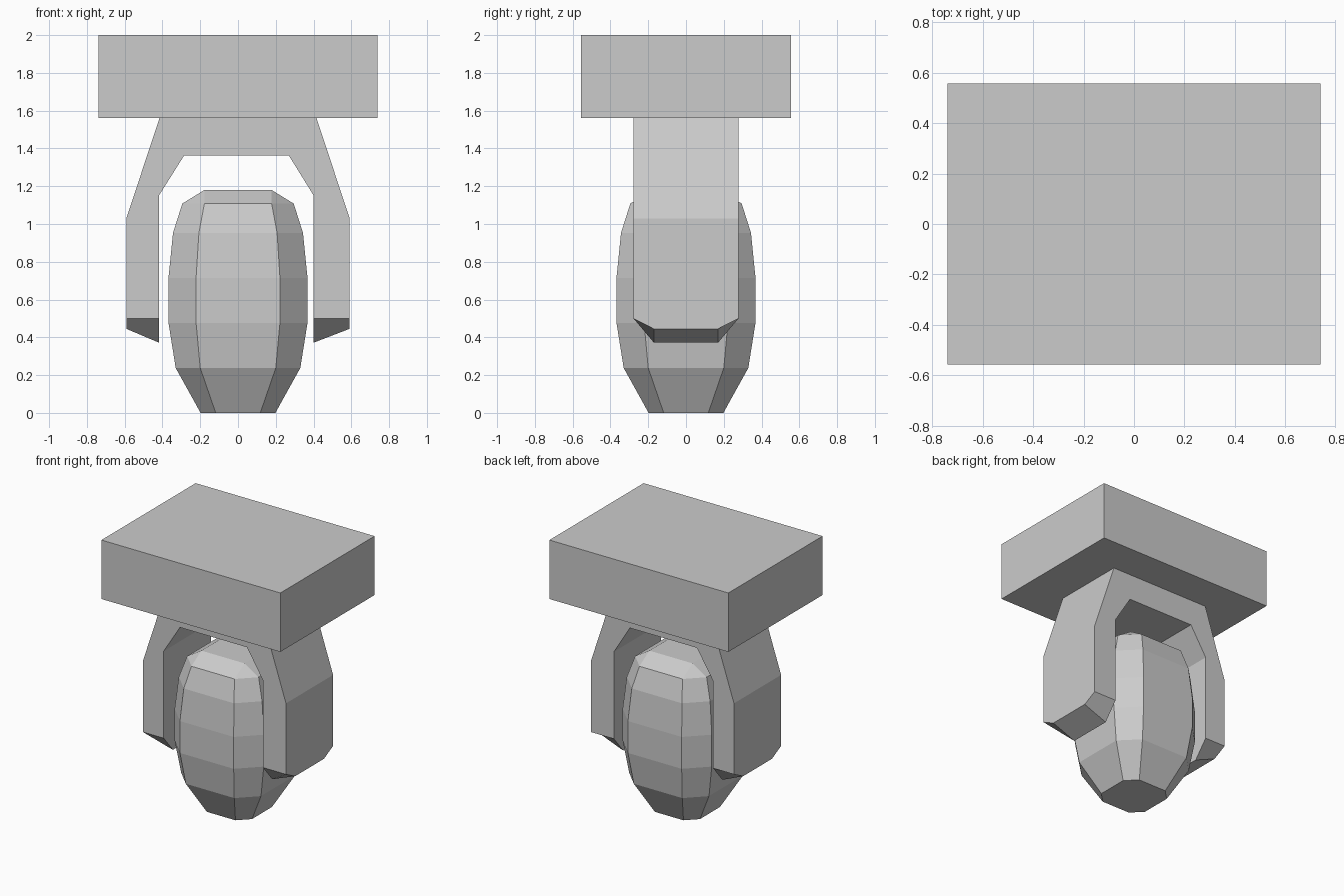
import bpy, bmesh

if "Cube" in bpy.data.objects:
    bpy.data.objects.remove(bpy.data.objects["Cube"])


def make_object(name, bm):
    bmesh.ops.recalc_face_normals(bm, faces=bm.faces)
    mesh = bpy.data.meshes.new(name)
    bm.to_mesh(mesh)
    bm.free()
    obj = bpy.data.objects.new(name, mesh)
    bpy.context.collection.objects.link(obj)
    return obj


def bridge(bm, a, b):
    n = len(a)
    for i in range(n):
        j = (i + 1) % n
        bm.faces.new((a[i], a[j], b[j], b[i]))


# mounting base: plain box
bpy.ops.mesh.primitive_cube_add(size=1, location=(0, 0, 1.78))
base = bpy.context.object
base.name = "mounting_base"
base.dimensions = (1.478, 1.112, 0.44)

# yoke: arch profile in x-z extruded along y
profile = [(-0.416, 1.56), (-0.591, 1.03), (-0.591, 0.5), (-0.419, 0.5),
           (-0.419, 1.15), (-0.285, 1.363), (0.269, 1.363), (0.401, 1.15),
           (0.401, 0.5), (0.591, 0.5), (0.591, 1.03), (0.416, 1.56)]
depth = 0.278
bm = bmesh.new()
front = [bm.verts.new((x, -depth, z)) for x, z in profile]
back = [bm.verts.new((x, depth, z)) for x, z in profile]
bm.faces.new(front)
bm.faces.new(back)
bridge(bm, front, back)

# arm tips: narrowed, slanted ends pulled down from the arm bottoms
for outer, inner in ((2, 3), (9, 8)):
    top = [front[outer], front[inner], back[inner], back[outer]]
    bm.faces.remove(next(f for f in bm.faces if set(f.verts) == set(top)))
    low = [bm.verts.new((v.co.x, 0.17 if v.co.y > 0 else -0.17, z))
           for v, z in zip(top, (0.445, 0.372, 0.372, 0.445))]
    bridge(bm, top, low)
    bm.faces.new(low)
make_object("yoke", bm)

# lamp head: stacked octagon rings (z, half width, half width of flat side)
rings = [(0, 0.198, 0.118), (0.238, 0.33, 0.2), (0.477, 0.368, 0.222),
         (0.715, 0.368, 0.222), (0.953, 0.344, 0.207), (1.108, 0.295, 0.178)]
bm = bmesh.new()
loops = []
for z, r, f in rings:
    pts = [(-f, -r), (f, -r), (r, -f), (r, f), (f, r), (-f, r), (-r, f), (-r, -f)]
    loops.append([bm.verts.new((x, y, z)) for x, y in pts])
for a, b in zip(loops, loops[1:]):
    bridge(bm, a, b)
bm.faces.new(loops[0])

# head cap: square top with triangular corners
rim, h = loops[-1], 0.178
cap = [bm.verts.new((x, y, 1.18)) for x, y in ((-h, -h), (h, -h), (h, h), (-h, h))]
bm.faces.new(cap)
for i in range(4):
    j = (i + 1) % 4
    bm.faces.new((rim[2 * i], rim[2 * i + 1], cap[j], cap[i]))
    bm.faces.new((rim[2 * i + 1], rim[(2 * i + 2) % 8], cap[j]))
make_object("lamp_head", bm)
